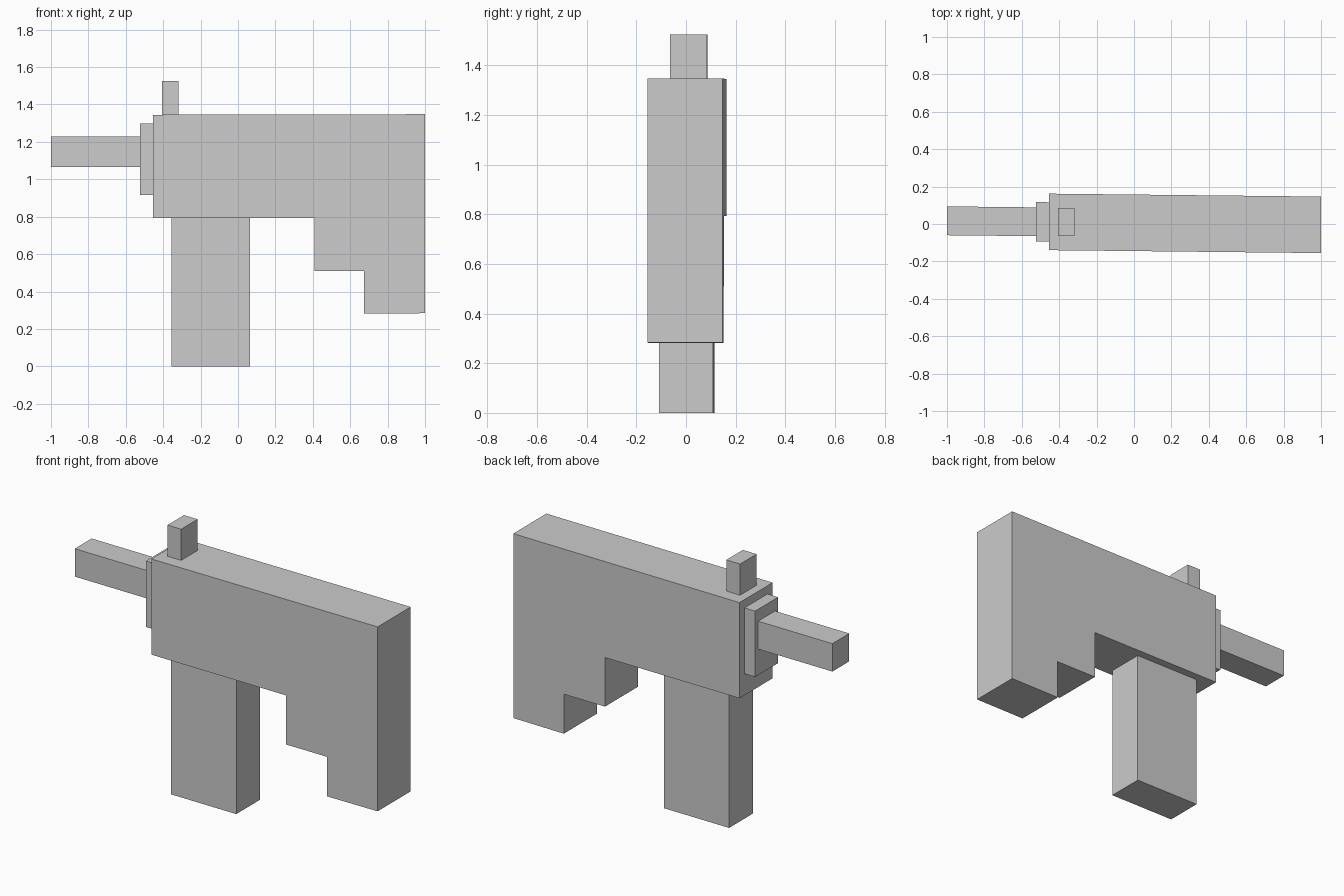
import bpy, bmesh

if "Cube" in bpy.data.objects:
    bpy.data.objects.remove(bpy.data.objects["Cube"])

SLOPE = -0.0107  # the whole model is turned very slightly about z


def centre_y(x):
    return 0.0063 + SLOPE * x


def extrude_profile(name, profile, half_width, offset=0.0):
    """Side profile (x, z) extruded across y along the slightly turned axis."""
    bm = bmesh.new()
    face = bm.faces.new([bm.verts.new((x, centre_y(x) + offset - half_width, z))
                         for x, z in profile])
    new = bmesh.ops.extrude_face_region(bm, geom=[face])["geom"]
    verts = [g for g in new if isinstance(g, bmesh.types.BMVert)]
    bmesh.ops.translate(bm, verts=verts, vec=(0, 2 * half_width, 0))
    bmesh.ops.recalc_face_normals(bm, faces=bm.faces)
    mesh = bpy.data.meshes.new(name)
    bm.to_mesh(mesh)
    bm.free()
    obj = bpy.data.objects.new(name, mesh)
    bpy.context.collection.objects.link(obj)
    return obj


def block(name, x0, x1, z0, z1, half_width, offset=0.0):
    return extrude_profile(name, [(x0, z0), (x1, z0), (x1, z1), (x0, z1)],
                           half_width, offset)


# Main body with the stepped rear section
extrude_profile("body", [(-0.455, 0.793), (0.41, 0.793), (0.41, 0.51),
                         (0.675, 0.51), (0.675, 0.282), (1.0, 0.284),
                         (1.0, 1.348), (-0.455, 1.345)], 0.151)

# Lower block, front collar, barrel and top post
block("lower_block", -0.355, 0.065, 0.0, 0.793, 0.109, -0.005)
block("front_collar", -0.523, -0.455, 0.917, 1.297, 0.105)
block("barrel", -1.0, -0.523, 1.067, 1.228, 0.077)
block("top_post", -0.405, -0.317, 1.345, 1.525, 0.075)
